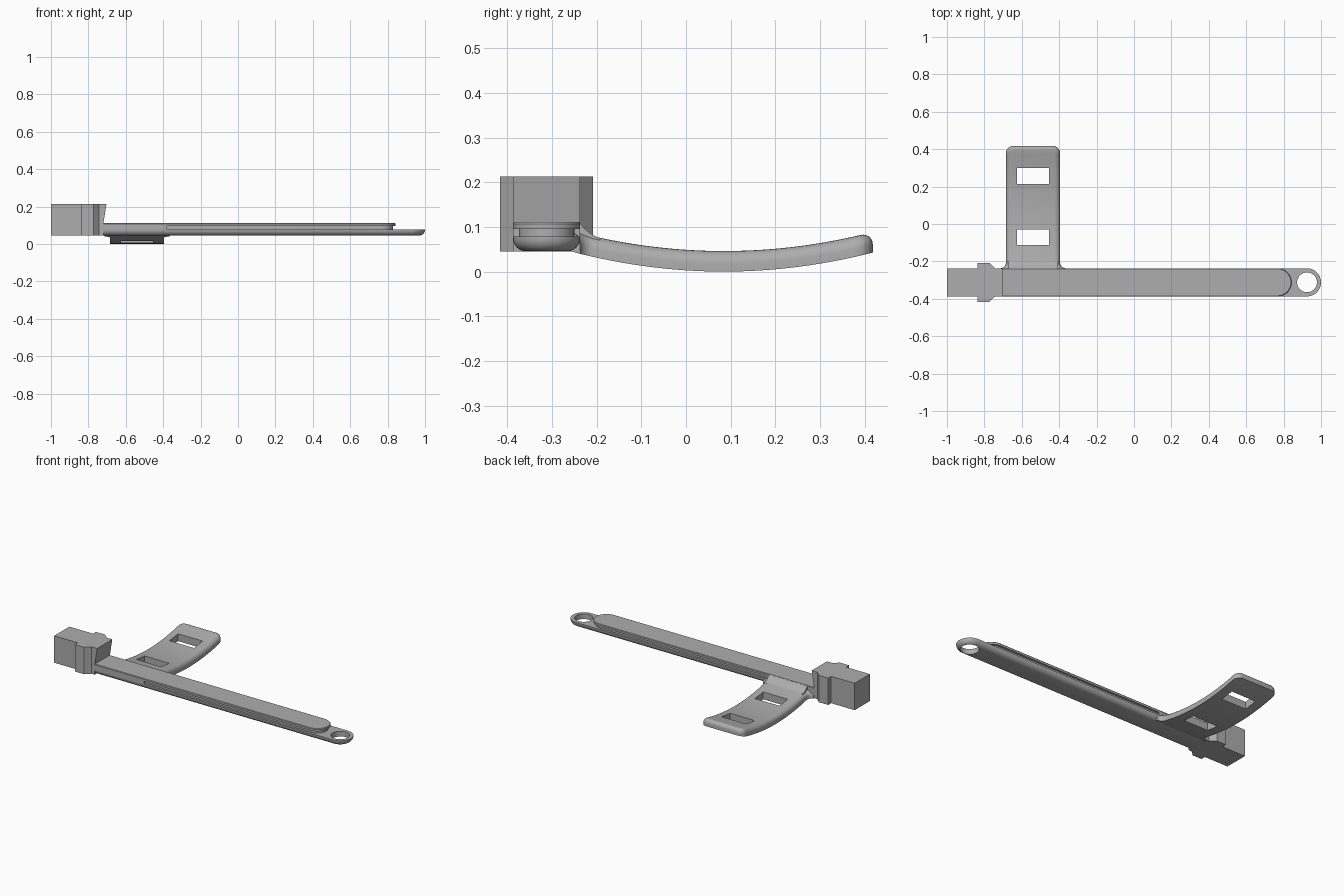
import bpy, bmesh
from math import sin, cos, pi, radians
from mathutils import Vector

cube = bpy.data.objects.get("Cube")
if cube:
    bpy.data.objects.remove(cube, do_unlink=True)

grey = bpy.data.materials.new("plain grey")
grey.use_nodes = True
colour = (0.42, 0.42, 0.42, 1)
grey.diffuse_color = colour
grey.node_tree.nodes["Principled BSDF"].inputs["Base Color"].default_value = colour

BAR_Y = -0.312      # centre line of the bar
HALF = 0.075        # half width of the bar
BOTTOM = 0.045


def loft(bm, rings):
    """Join a stack of equal-length closed rings into a capped solid."""
    rows = [[bm.verts.new(p) for p in ring] for ring in rings]
    n = len(rows[0])
    for a, b in zip(rows, rows[1:]):
        for i in range(n):
            j = (i + 1) % n
            bm.faces.new((a[i], a[j], b[j], b[i]))
    bm.faces.new(rows[0][::-1])
    bm.faces.new(rows[-1])
    bmesh.ops.recalc_face_normals(bm, faces=bm.faces)


def finish(name, bm, smooth=False):
    mesh = bpy.data.meshes.new(name)
    bm.to_mesh(mesh)
    bm.free()
    mesh.materials.append(grey)
    ob = bpy.data.objects.new(name, mesh)
    bpy.context.collection.objects.link(ob)
    if smooth:
        select(ob)
        bpy.ops.object.shade_smooth_by_angle(angle=radians(32))
    return ob


def select(ob):
    bpy.ops.object.select_all(action='DESELECT')
    ob.select_set(True)
    bpy.context.view_layer.objects.active = ob


def solid(name, rings, smooth=False):
    bm = bmesh.new()
    loft(bm, rings)
    return finish(name, bm, smooth)


def cut(ob, rings):
    """Subtract a lofted solid from an object."""
    cutter = solid("cutter", rings)
    cutter.hide_render = True
    mod = ob.modifiers.new("cut", 'BOOLEAN')
    mod.operation = 'DIFFERENCE'
    mod.solver = 'EXACT'
    mod.object = cutter
    select(ob)
    bpy.ops.object.modifier_apply(modifier=mod.name)
    bpy.data.objects.remove(cutter, do_unlink=True)


def arc(cx, cy, r, start, end, steps):
    angles = [radians(start + (end - start) * i / steps) for i in range(steps + 1)]
    return [(cx + r * cos(a), cy + r * sin(a)) for a in angles]


def tongue(x0, x1, z, inset=0.0):
    """Strip outline with a square left end and a round right end."""
    r = HALF - inset
    pts = arc(x1 - HALF, BAR_Y, r, -90, 90, 24)
    pts += [(x0, BAR_Y + r), (x0, BAR_Y - r)]
    return [(x, y, z) for x, y in pts]


def at_z(pts, z):
    return [(x, y, z) for x, y in pts]


# Lower strip with a rounded underside and an eyelet at the end
fillet = 0.03
rings = []
for i in range(7):
    a = i / 6 * pi / 2
    rings.append(tongue(-0.74, 1.0, BOTTOM + fillet * (1 - sin(a)), fillet * (1 - cos(a))))
rings = rings[::-1]
rings.sort(key=lambda ring: ring[0][2])
lower = solid("lower_strip", rings + [tongue(-0.74, 1.0, 0.078)], True)
hole = arc(0.925, BAR_Y, 0.053, 0, 350, 35)
cut(lower, [at_z(hole, 0), at_z(hole, 0.2)])

# Recessed core that leaves a groove along both sides, and the solid root
solid("groove_core", [tongue(-0.74, 0.842, z, 0.013) for z in (0.076, 0.097)], True)
root = [(-0.74, BAR_Y - HALF), (-0.38, BAR_Y - HALF), (-0.38, BAR_Y + HALF), (-0.74, BAR_Y + HALF)]
solid("bar_root", [at_z(root, 0.074), at_z(root, 0.097)])

# Upper strip
solid("upper_strip", [tongue(-0.74, 0.842, 0.095), tongue(-0.74, 0.842, 0.107),
                      tongue(-0.74, 0.842, 0.111, 0.003)], True)

# Head block with a slanted inner end
side = [(-1, BOTTOM), (-0.72, BOTTOM), (-0.72, 0.11), (-0.703, 0.213), (-1, 0.213)]
solid("head_block", [[(x, BAR_Y + s * HALF, z) for x, z in side] for s in (-1, 1)])

# Collar around the head block, tapered towards the bar
half = [(-0.837, 0.104), (-0.773, 0.104), (-0.737, 0.07)]
plan = [(x, BAR_Y - d) for x, d in half] + [(x, BAR_Y + d) for x, d in half[::-1]]
solid("head_collar", [at_z(plan, BOTTOM), at_z(plan, 0.213)])

# Curved side arm: flat outline, rounded top rim, then bent upwards
MID_X, ARM_W, TIP, CORNER, FLARE = -0.54, 0.145, 0.418, 0.04, 0.03
EDGE_Y = BAR_Y + HALF
BEND_Y, BEND_R = 0.085, 1.3
THICK = 0.046


def lift(y):
    return (y - BEND_Y) ** 2 / (2 * BEND_R)


right = [(ARM_W + FLARE, EDGE_Y - 0.05)]
right += arc(ARM_W + FLARE, EDGE_Y + FLARE, FLARE, 270, 180, 6)
right += arc(ARM_W - CORNER, TIP - CORNER, CORNER, 0, 90, 6)
outline = [(MID_X + x, y) for x, y in right] + [(MID_X - x, y) for x, y in right[::-1]]
bm = bmesh.new()
loft(bm, [at_z(outline, 0), at_z(outline, THICK)])
rim = [e for e in bm.edges if all(v.co.z > THICK / 2 for v in e.verts)
       and any(v.co.y > EDGE_Y - 0.01 for v in e.verts)]
bmesh.ops.bevel(bm, geom=rim, offset=0.028, segments=6, profile=0.5, affect='EDGES')
steps = 28
for i in range(1, steps):
    y = EDGE_Y + (TIP - EDGE_Y) * i / steps
    bmesh.ops.bisect_plane(bm, geom=bm.verts[:] + bm.edges[:] + bm.faces[:],
                           plane_co=Vector((0, y, 0)), plane_no=Vector((0, 1, 0)))
for v in bm.verts:
    v.co.z += lift(v.co.y)
arm = finish("side_arm", bm, True)

# Two windows through the arm
for y0, y1 in ((-0.112, -0.03), (0.215, 0.3)):
    window = [(-0.625, y0), (-0.455, y0), (-0.455, y1), (-0.625, y1)]
    cut(arm, [at_z(window, -0.1), at_z(window, 0.3)])

# Concave fillet where the arm meets the bar
reach = 0.045
curve = []
for i in range(7):
    t = i / 6
    y = EDGE_Y + reach * t
    top = lift(y) + THICK
    curve.append((y, top + (0.108 - lift(EDGE_Y) - THICK) * (1 - t) ** 2))
wedge = [(EDGE_Y - 0.02, 0.07), (EDGE_Y - 0.02, 0.108)] + curve + [(EDGE_Y + reach, 0.06)]
solid("arm_fillet", [[(MID_X + s * (ARM_W - 0.012), y, z) for y, z in wedge] for s in (-1, 1)], True)
